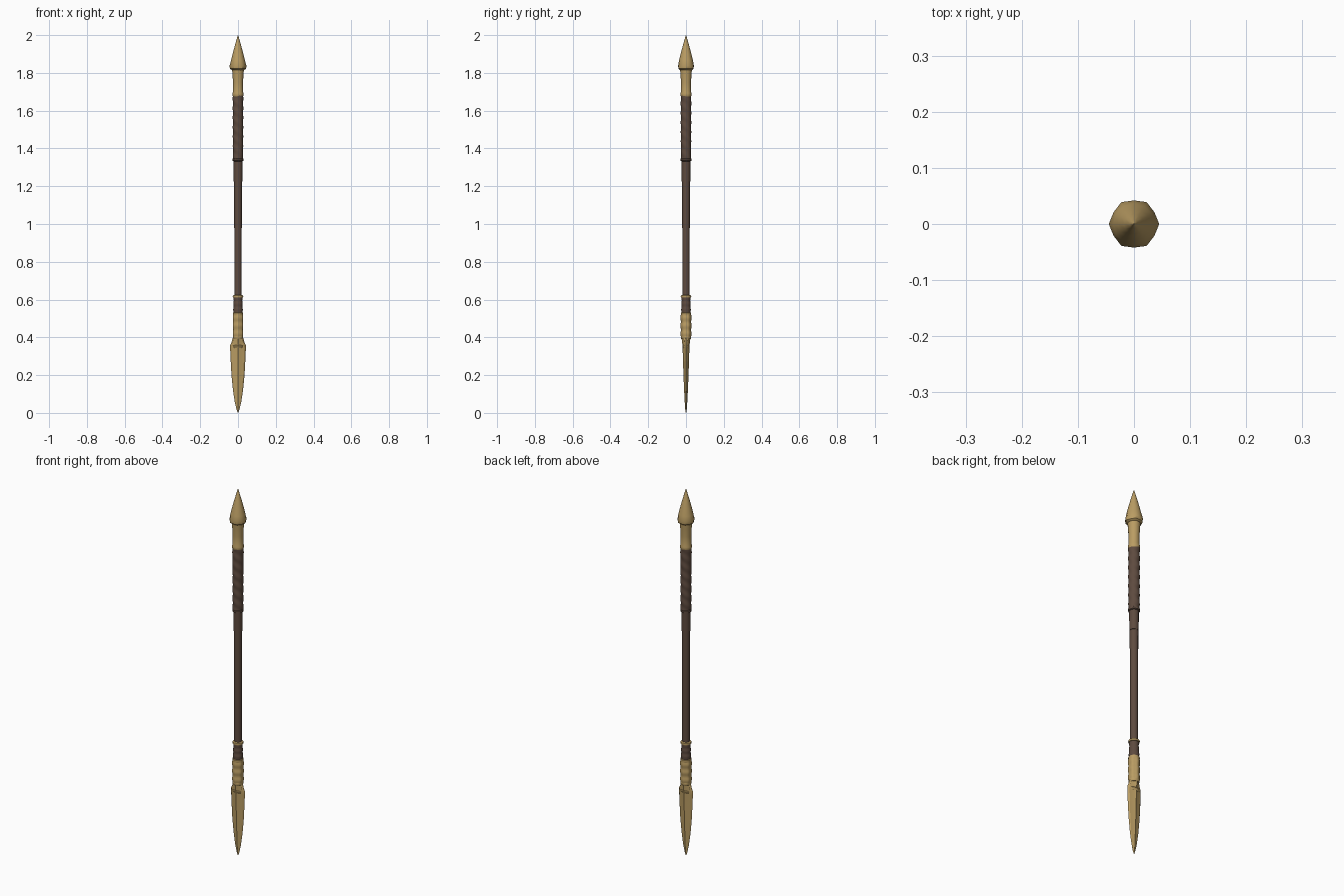
import bpy, bmesh, math

if "Cube" in bpy.data.objects:
    bpy.data.objects.remove(bpy.data.objects["Cube"])


def material(name, color):
    m = bpy.data.materials.new(name)
    m.diffuse_color = (*color, 1)
    m.use_nodes = True
    m.node_tree.nodes["Principled BSDF"].inputs["Base Color"].default_value = m.diffuse_color
    return m


gold = material("aged gold", (0.49, 0.335, 0.125))
brown = material("dark brown leather", (0.112, 0.07, 0.05))


def finish(bm, name, mat, angle):
    bmesh.ops.remove_doubles(bm, verts=bm.verts, dist=1e-5)
    bmesh.ops.recalc_face_normals(bm, faces=bm.faces)
    mesh = bpy.data.meshes.new(name)
    bm.to_mesh(mesh)
    bm.free()
    mesh.materials.append(mat)
    ob = bpy.data.objects.new(name, mesh)
    bpy.context.collection.objects.link(ob)
    bpy.ops.object.select_all(action='DESELECT')
    ob.select_set(True)
    bpy.context.view_layer.objects.active = ob
    bpy.ops.object.shade_smooth_by_angle(angle=math.radians(angle))
    return ob


def loft(name, rings, mat, angle=35):
    """Bridge a list of closed rings of points and cap both ends."""
    bm = bmesh.new()
    loops = [[bm.verts.new(p) for p in ring] for ring in rings]
    n = len(loops[0])
    for a, b in zip(loops, loops[1:]):
        for i in range(n):
            j = (i + 1) % n
            bm.faces.new((a[i], a[j], b[j], b[i]))
    bm.faces.new(loops[0][::-1])
    bm.faces.new(loops[-1])
    return finish(bm, name, mat, angle)


def lathe(name, profile, mat, sides=14, angle=35, bump=None):
    """Spin (z, radius) points; bump(angle, z) adds to the radius."""
    rings = []
    for z, r in profile:
        ring = []
        for i in range(sides):
            t = 2 * math.pi * i / sides
            rr = r + (bump(t, z) if bump else 0)
            ring.append((rr * math.cos(t), rr * math.sin(t), z))
        rings.append(ring)
    return loft(name, rings, mat, angle)


def steps(z0, r0, z1, r1, n):
    return [(z0 + (z1 - z0) * i / n, r0 + (r1 - r0) * i / n) for i in range(n + 1)]


# Faceted pointed head at the top, with a scalloped lower rim
lathe("pommel_spike", [(1.812, 0.028), (1.822, 0.041), (1.836, 0.0435), (1.865, 0.037),
                       (1.90, 0.0285), (1.94, 0.018), (1.975, 0.008), (2.0, 0.0008)],
      gold, 12, 40,
      lambda t, z: 0.0015 * math.cos(6 * t) if 1.82 < z < 1.85 else 0)

# Flared neck below the head
lathe("spike_neck", [(1.675, 0.027), (1.68, 0.029), (1.692, 0.029), (1.70, 0.0265),
                     (1.75, 0.0265), (1.79, 0.029), (1.825, 0.032)], gold, 16)

# Spiral wrapped leather grip and the collar under it
lathe("upper_grip", steps(1.34, 0.0265, 1.68, 0.0275, 68), brown, 20, 40,
      lambda t, z: 0.0012 * math.sin(2 * t + z * 2 * math.pi / 0.05))
lathe("grip_lower_rim", [(1.332, 0.024), (1.335, 0.0285), (1.345, 0.0285), (1.348, 0.024)],
      brown, 16)
lathe("shaft_sleeve", [(1.225, 0.019), (1.226, 0.0225), (1.34, 0.0235)], brown, 12)

# Long shaft
lathe("shaft", [(0.50, 0.019), (0.9, 0.0195), (1.34, 0.0215)], brown, 12)

# Lower wrapping with a thin gold ring on top
lathe("lower_wrap", steps(0.525, 0.0255, 0.615, 0.0225, 20), brown, 16, 40,
      lambda t, z: 0.0008 * math.sin(z * 2 * math.pi / 0.03))
lathe("shaft_ring", [(0.61, 0.02), (0.612, 0.0265), (0.617, 0.028), (0.622, 0.0265),
                     (0.625, 0.019)], gold, 16, 50)

# Embossed socket: criss-cross knot relief
lathe("embossed_socket", [(0.39, 0.024)] + steps(0.396, 0.027, 0.53, 0.0275, 44) + [(0.534, 0.02)],
      gold, 32, 40,
      lambda t, z: 0.0022 * math.sin(3 * t + z * 75) * math.sin(3 * t - z * 75)
      if 0.405 < z < 0.52 else 0)


# Leaf blade: ridged section, wide in x and thin in y
def blade_ring(z, w, d):
    half = [(1, 0), (0.8, 0.42), (0.3, 0.72), (0, 1), (-0.3, 0.72), (-0.8, 0.42)]
    return ([(x * w, y * d, z) for x, y in half]
            + [(-x * w, -y * d, z) for x, y in half])


loft("spear_blade", [blade_ring(*p) for p in (
    (0.0, 0.001, 0.001), (0.02, 0.0085, 0.0045), (0.06, 0.0175, 0.007),
    (0.12, 0.0265, 0.010), (0.20, 0.0345, 0.0135), (0.28, 0.039, 0.016),
    (0.34, 0.0415, 0.018), (0.36, 0.041, 0.019), (0.375, 0.034, 0.021),
    (0.40, 0.027, 0.024))], gold, 25)

# Small raised band where the blade meets the socket
rings = []
for z, w, d in ((0.343, 0.025, 0.015), (0.347, 0.031, 0.018), (0.355, 0.031, 0.0195),
                (0.359, 0.025, 0.017)):
    rings.append([(w * math.cos(k * math.pi / 8), d * math.sin(k * math.pi / 8), z)
                  for k in range(16)])
loft("blade_band", rings, gold)
